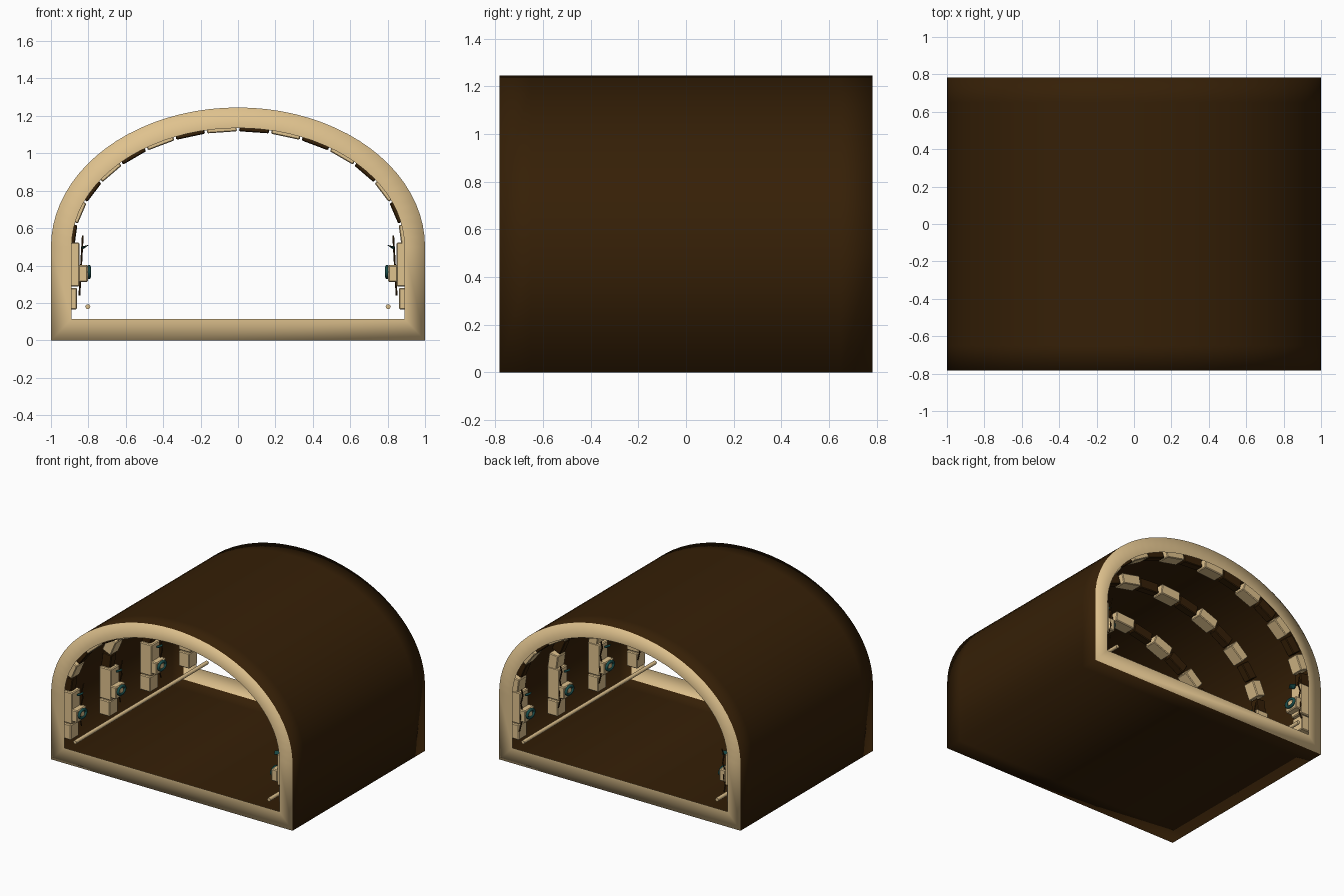
import bpy, bmesh, math
from mathutils import Vector, Matrix

if "Cube" in bpy.data.objects:
    bpy.data.objects.remove(bpy.data.objects["Cube"])

def material(name, rgb):
    m = bpy.data.materials.new(name)
    m.use_nodes = True
    m.diffuse_color = (*rgb, 1)
    bsdf = m.node_tree.nodes["Principled BSDF"]
    bsdf.inputs["Base Color"].default_value = (*rgb, 1)
    bsdf.inputs["Roughness"].default_value = 0.8
    return m

TAN = material("pale sandstone", (0.74, 0.54, 0.27))
BROWN = material("dark earth brown", (0.036, 0.014, 0.002))
TEAL = material("dark teal", (0.01, 0.075, 0.07))

def finish(bm, name, mats, smooth=False):
    me = bpy.data.meshes.new(name)
    bm.normal_update()
    bm.to_mesh(me)
    bm.free()
    for m in mats:
        me.materials.append(m)
    for p in me.polygons:
        p.use_smooth = smooth
    ob = bpy.data.objects.new(name, me)
    bpy.context.collection.objects.link(ob)

def box(name, center, size, mat, angle=0, bevel=0.006):
    bm = bmesh.new()
    bmesh.ops.create_cube(bm, size=1)
    bmesh.ops.scale(bm, vec=size, verts=bm.verts)
    bmesh.ops.bevel(bm, geom=bm.edges[:], offset=bevel, segments=1, affect='EDGES')
    bm.transform(Matrix.Translation(center) @ Matrix.Rotation(angle, 4, 'Y'))
    finish(bm, name, [mat])

def tube(name, points, radius, mat, cyclic=False):
    cu = bpy.data.curves.new(name, 'CURVE')
    cu.dimensions = '3D'
    cu.bevel_depth = radius
    cu.bevel_resolution = 1
    cu.use_fill_caps = True
    sp = cu.splines.new('POLY')
    sp.points.add(len(points) - 1)
    for p, co in zip(sp.points, points):
        p.co = (*co, 1)
    sp.use_cyclic_u = cyclic
    cu.materials.append(mat)
    bpy.context.collection.objects.link(bpy.data.objects.new(name, cu))

# Tunnel shell: thin arch skin with a flat stone rim at each end
SPRING, HALF = 0.5, 0.783
def arch(a, b, floor, n=40):
    pts = [(a, floor)]
    pts += [(a * math.cos(math.pi * i / n), SPRING + b * math.sin(math.pi * i / n)) for i in range(n + 1)]
    return pts + [(-a, floor)]

bm = bmesh.new()
def ring(profile, y):
    return [bm.verts.new((x, y, z)) for x, z in profile]

skin = [ring(arch(1, 0.745, 0), y) for y in (-HALF, -0.65, 0, 0.65, HALF)]
front_rim, back_rim = [ring(arch(0.89, 0.635, 0.115), y) for y in (-HALF, HALF)]
n = len(front_rim)
for i in range(n):
    j = (i + 1) % n
    for r, s in zip(skin, skin[1:]):
        bm.faces.new((r[i], s[i], s[j], r[j]))
    front = bm.faces.new((skin[0][i], skin[0][j], front_rim[j], front_rim[i]))
    back = bm.faces.new((skin[-1][j], skin[-1][i], back_rim[i], back_rim[j]))
    front.material_index = back.material_index = 1
finish(bm, "tunnel_shell", [BROWN, TAN], True)

# Ceiling ribs: alternating thick stone blocks and narrow dark braces
RIBS = [-0.70, -0.24, 0.24, 0.70]
COUNT = 16
DEPTH = 0.075
def on_arch(t):
    return Vector((0.875 * math.cos(t), 0, SPRING + 0.618 * math.sin(t)))

for r, y in enumerate(RIBS):
    for i in range(COUNT):
        a, b = on_arch(math.pi * i / COUNT), on_arch(math.pi * (i + 1) / COUNT)
        d = b - a
        mid = (a + b) / 2 + Vector((d.z, 0, -d.x)).normalized() * DEPTH / 2
        stone = i % 2 == 0
        box(f"rib_{'block' if stone else 'brace'}_{r}_{i}", (mid.x, y, mid.z),
            (d.length * 0.93, 0.095 if stone else 0.06, DEPTH),
            TAN if stone else BROWN, math.atan2(-d.z, d.x), 0.005)

# Leaf: a small tented blade pointing into the tunnel
def leaf(name, root, s):
    bm = bmesh.new()
    x, y, z = root
    outline = [(0, 0, 0), (0.025, -0.04, 0.006), (0.048, 0, 0.012), (0.025, 0.04, 0.006)]
    top = [bm.verts.new((x - s * u, y + v, z + w)) for u, v, w in outline]
    tip = bm.verts.new((x - s * 0.012, y, z - 0.014))
    bm.faces.new(top)
    for i in range(4):
        bm.faces.new((top[i - 1], top[i], tip))
    bmesh.ops.recalc_face_normals(bm, faces=bm.faces)
    finish(bm, name, [TEAL])

# Wall pillars with round fittings, leaves and vines
for side, s in (("left", 1), ("right", -1)):
    for r, y in enumerate(RIBS):
        tag = f"{side}_{r}"
        box(f"pillar_base_{tag}", (s * 0.905, y, 0.223), (0.09, 0.1, 0.115), TAN)
        box(f"pillar_top_{tag}", (s * 0.898, y, 0.405), (0.1, 0.1, 0.235), TAN)
        box(f"bracket_{tag}", (s * 0.828, y, 0.357), (0.05, 0.11, 0.09), TAN)
        box(f"fitting_hub_{tag}", (s * 0.802, y, 0.365), (0.014, 0.05, 0.05), TAN, 0, 0.004)
        circle = [2 * math.pi * k / 14 for k in range(14)]
        tube(f"fitting_ring_{tag}", [(s * 0.797, y + 0.042 * math.cos(t), 0.365 + 0.028 * math.sin(t))
                                     for t in circle], 0.011, TEAL, True)
        leaf(f"leaf_{tag}", (s * 0.842, y, 0.5), s)
        tube(f"vine_{tag}", [(s * (0.848 - 0.018 * i / 6), y + 0.05 + 0.01 * (-1) ** i, 0.24 + 0.053 * i)
                             for i in range(7)], 0.005, BROWN)
    # Handrail running the length of the wall
    tube(f"handrail_{side}", [(s * 0.803, -HALF, 0.18), (s * 0.803, HALF, 0.18)], 0.014, TAN)
